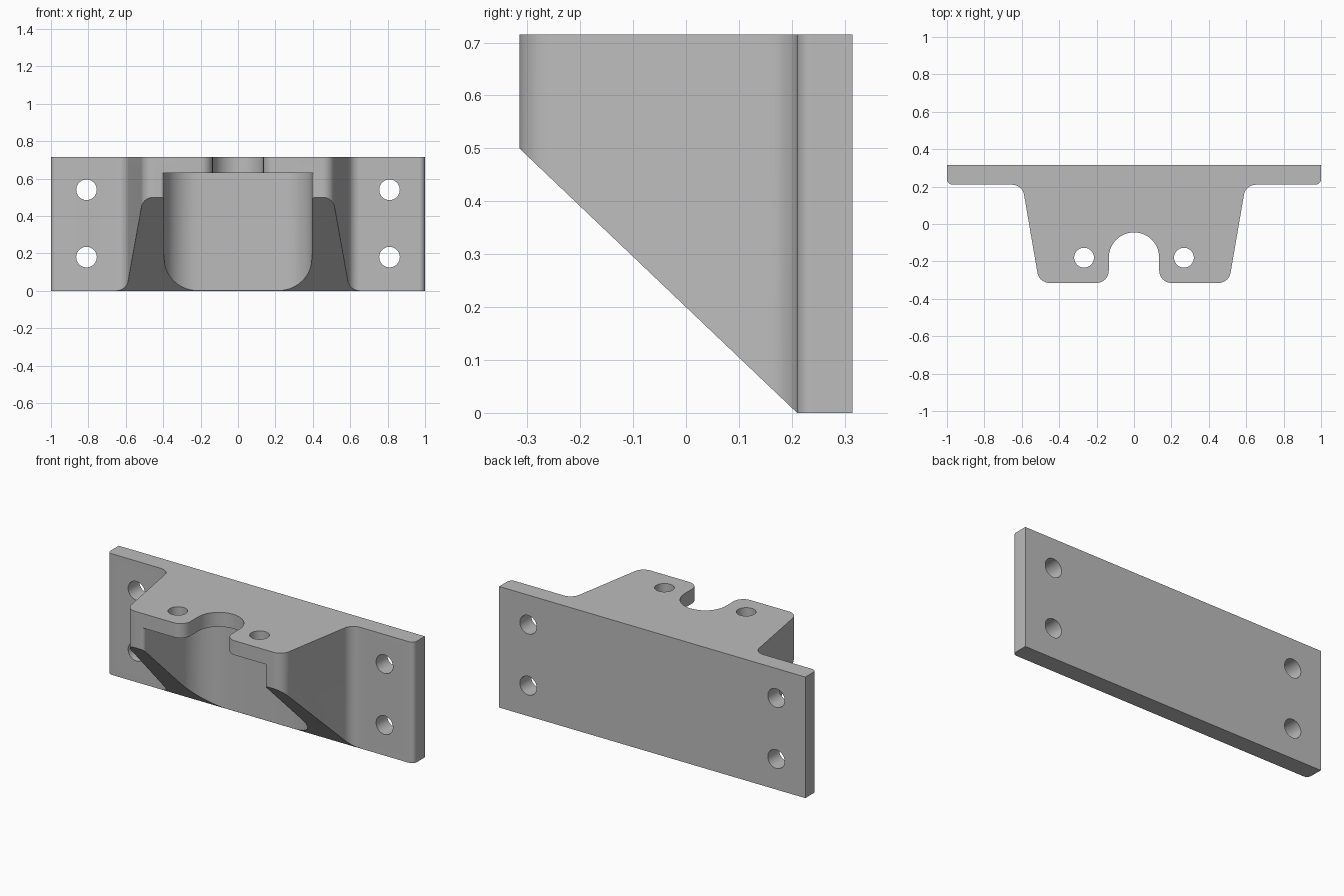
import bpy
import bmesh
import math
from mathutils import Vector, Matrix

cube = bpy.data.objects.get("Cube")
if cube:
    bpy.data.objects.remove(cube, do_unlink=True)

grey = bpy.data.materials.new("plain grey")
grey.use_nodes = True
colour = (0.5, 0.5, 0.5, 1)
grey.diffuse_color = colour
grey.node_tree.nodes["Principled BSDF"].inputs["Base Color"].default_value = colour

HEIGHT = 0.715
FRONT, STEP, BACK = -0.315, 0.21, 0.315


def rounded(corners, steps=10):
    """Turn (x, y, radius) corners into an outline with filleted corners."""
    out = []
    for i, (x, y, r) in enumerate(corners):
        p = Vector((x, y))
        if r == 0:
            out.append(p)
            continue
        a = (Vector(corners[i - 1][:2]) - p).normalized()
        b = (Vector(corners[(i + 1) % len(corners)][:2]) - p).normalized()
        half = a.angle(b) / 2
        centre = p + (a + b).normalized() * (r / math.sin(half))
        start = p + a * (r / math.tan(half)) - centre
        end = p + b * (r / math.tan(half)) - centre
        sweep = math.atan2(start.x * end.y - start.y * end.x, start.dot(end))
        for k in range(steps + 1):
            out.append(centre + Matrix.Rotation(sweep * k / steps, 2) @ start)
    return out


def prism(name, outline, low, high, place=None):
    """Extrude an outline along z, then optionally reorient it."""
    bm = bmesh.new()
    face = bm.faces.new([bm.verts.new((p[0], p[1], low)) for p in outline])
    moved = bmesh.ops.extrude_face_region(bm, geom=[face])["geom"]
    top = [v for v in moved if isinstance(v, bmesh.types.BMVert)]
    bmesh.ops.translate(bm, verts=top, vec=(0, 0, high - low))
    if place:
        bmesh.ops.transform(bm, matrix=place, verts=bm.verts)
    bmesh.ops.recalc_face_normals(bm, faces=bm.faces)
    mesh = bpy.data.meshes.new(name)
    bm.to_mesh(mesh)
    bm.free()
    obj = bpy.data.objects.new(name, mesh)
    bpy.context.collection.objects.link(obj)
    return obj


def circle(x, y, r, n=40):
    return [(x + r * math.cos(math.tau * k / n), y + r * math.sin(math.tau * k / n))
            for k in range(n)]


def mirrored(half):
    return half + [(-x, y, r) for x, y, r in reversed(half)]


# Bracket body: mounting plate with a tapered, slotted shelf
body = prism("mounting_bracket", rounded(mirrored([
    (0.135, -0.045, 0.1349), (0.135, FRONT, 0.065), (0.507, FRONT, 0.065),
    (0.597, STEP, 0.065), (1, STEP, 0.03), (1, BACK, 0)]), 14), 0, HEIGHT)
body.data.materials.append(grey)

# Sloped underside, drawn in y-z and extruded along x
yz_to_x = Matrix(((0, 0, 1, 0), (1, 0, 0, 0), (0, 1, 0, 0), (0, 0, 0, 1)))
slope = 0.5 / (STEP - FRONT)
cutters = [prism("underside_cutter", [
    (STEP + 0.05, -0.05 * slope), (-0.5, (STEP + 0.5) * slope), (-0.5, -0.3),
    (STEP + 0.05, -0.3)], -0.9, 0.9, yz_to_x)]

# Hollow below the shelf, with round back corners and eased front edges
cutters.append(prism("hollow_cutter", rounded(mirrored([
    (0.395, STEP - 0.001, 0.18), (0.395, FRONT, 0.02),
    (0.45, FRONT, 0), (0.45, -0.5, 0)])), -0.2, 0.63))

# Two vertical shelf holes and four horizontal plate holes
xz_to_y = Matrix(((1, 0, 0, 0), (0, 0, 1, 0), (0, 1, 0, 0), (0, 0, 0, 1)))
for side in (-1, 1):
    cutters.append(prism("shelf_hole", circle(side * 0.267, -0.18, 0.053), 0.55, 0.8))
    for z in (0.18, 0.54):
        cutters.append(prism("plate_hole", circle(side * 0.81, z, 0.055),
                             0.1, 0.4, xz_to_y))

bpy.ops.object.select_all(action="DESELECT")
bpy.context.view_layer.objects.active = body
body.select_set(True)
for cutter in cutters:
    cutter.hide_render = True
    cut = body.modifiers.new("cut", "BOOLEAN")
    cut.operation = "DIFFERENCE"
    cut.solver = "EXACT"
    cut.object = cutter
    bpy.ops.object.modifier_apply(modifier=cut.name)
    bpy.data.objects.remove(cutter, do_unlink=True)

bpy.ops.object.shade_smooth_by_angle(angle=math.radians(25))
